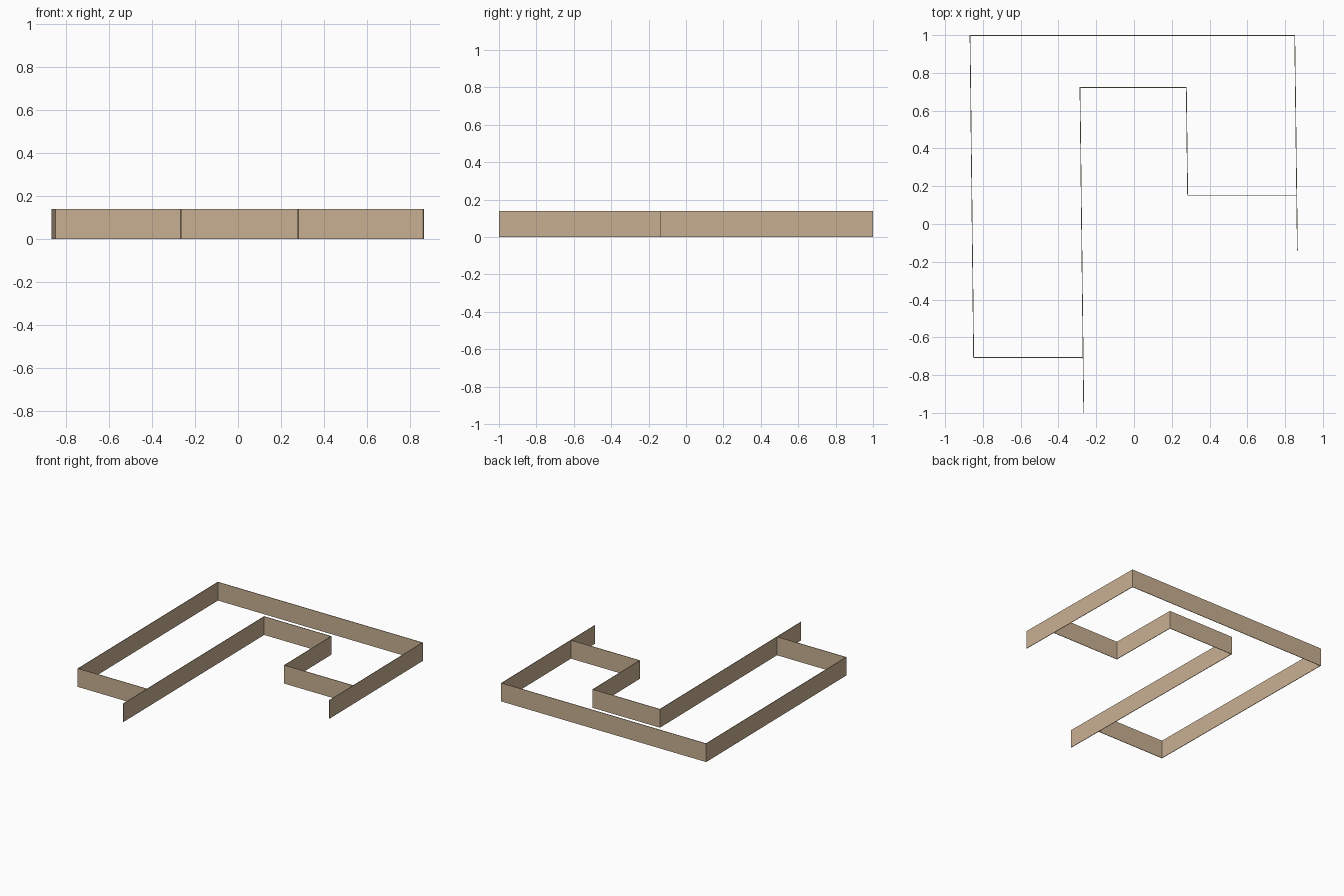
import bpy, bmesh

if "Cube" in bpy.data.objects:
    bpy.data.objects.remove(bpy.data.objects["Cube"])

HEIGHT = 0.14
THICK = 0.004

mat = bpy.data.materials.new("warm beige")
mat.diffuse_color = (0.578, 0.429, 0.287, 1)
mat.use_nodes = True
mat.node_tree.nodes["Principled BSDF"].inputs["Base Color"].default_value = mat.diffuse_color


def wall_run(name, path):
    """Upright thin wall following a plan path."""
    bm = bmesh.new()
    cols = [(bm.verts.new((x, y, 0)), bm.verts.new((x, y, HEIGHT))) for x, y in path]
    for (a, b), (c, d) in zip(cols, cols[1:]):
        bm.faces.new((a, c, d, b))
    mesh = bpy.data.meshes.new(name)
    bm.to_mesh(mesh)
    bm.free()
    mesh.materials.append(mat)
    obj = bpy.data.objects.new(name, mesh)
    bpy.context.collection.objects.link(obj)
    # thin sheet, square corners
    mod = obj.modifiers.new("thickness", 'SOLIDIFY')
    mod.thickness = THICK
    mod.offset = 0
    mod.use_even_offset = True
    return obj


# outer wall: right side, back, left side, short front return
wall_run("outer_wall", [(0.865, -0.14), (0.851, 0.998), (-0.868, 0.998),
                        (-0.849, -0.707), (-0.27, -0.707)])
# inner wall: long passage side, back step, jog, return to the right side
wall_run("inner_wall", [(-0.266, -1.0), (-0.286, 0.722), (0.277, 0.722),
                        (0.284, 0.152), (0.861, 0.152)])
